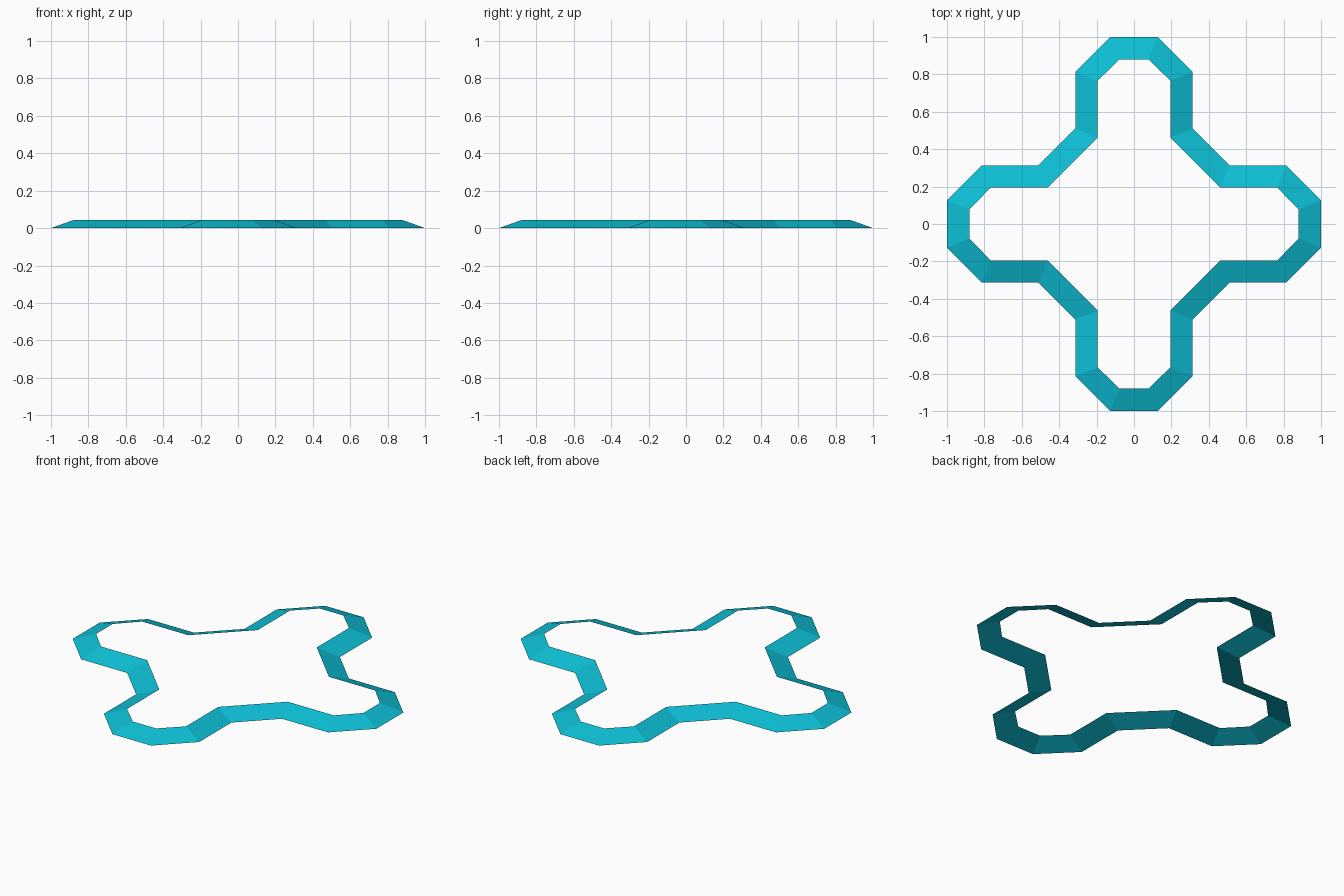
import bpy, bmesh, math
from mathutils import Matrix

if "Cube" in bpy.data.objects:
    bpy.data.objects.remove(bpy.data.objects["Cube"])

HEIGHT = 0.043
# One quarter of the cross outline, outer (low) and inner (high) edge
OUTER = [(1.0, 0.127), (0.813, 0.314), (0.51, 0.314),
         (0.314, 0.51), (0.314, 0.813), (0.127, 1.0)]
INNER = [(0.88, 0.077), (0.767, 0.194), (0.463, 0.194),
         (0.194, 0.463), (0.194, 0.767), (0.077, 0.88)]

cyan = bpy.data.materials.new("cyan")
cyan.diffuse_color = (0.004, 0.52, 0.67, 1.0)
cyan.use_nodes = True
cyan.node_tree.nodes["Principled BSDF"].inputs["Base Color"].default_value = cyan.diffuse_color

# Sloping band: quarter outline turned four times, bridged by single-sided quads
bm = bmesh.new()


def ring(profile, z):
    verts = []
    for k in range(4):
        turn = Matrix.Rotation(k * math.pi / 2, 3, 'Z')
        # every quarter turn maps the outline onto the next arm
        verts += [bm.verts.new(turn @ Matrix.Identity(3) @ v) for v in points(profile, z)]
    return verts


def points(profile, z):
    from mathutils import Vector
    return [Vector((x, y, z)) for x, y in profile]


low, high = ring(OUTER, 0.0), ring(INNER, HEIGHT)
n = len(low)
for i in range(n):
    j = (i + 1) % n
    bm.faces.new((low[i], low[j], high[j], high[i]))

mesh = bpy.data.meshes.new("sloped_cross_band")
bm.to_mesh(mesh)
bm.free()
mesh.materials.append(cyan)
band = bpy.data.objects.new("sloped_cross_band", mesh)
bpy.context.collection.objects.link(band)
